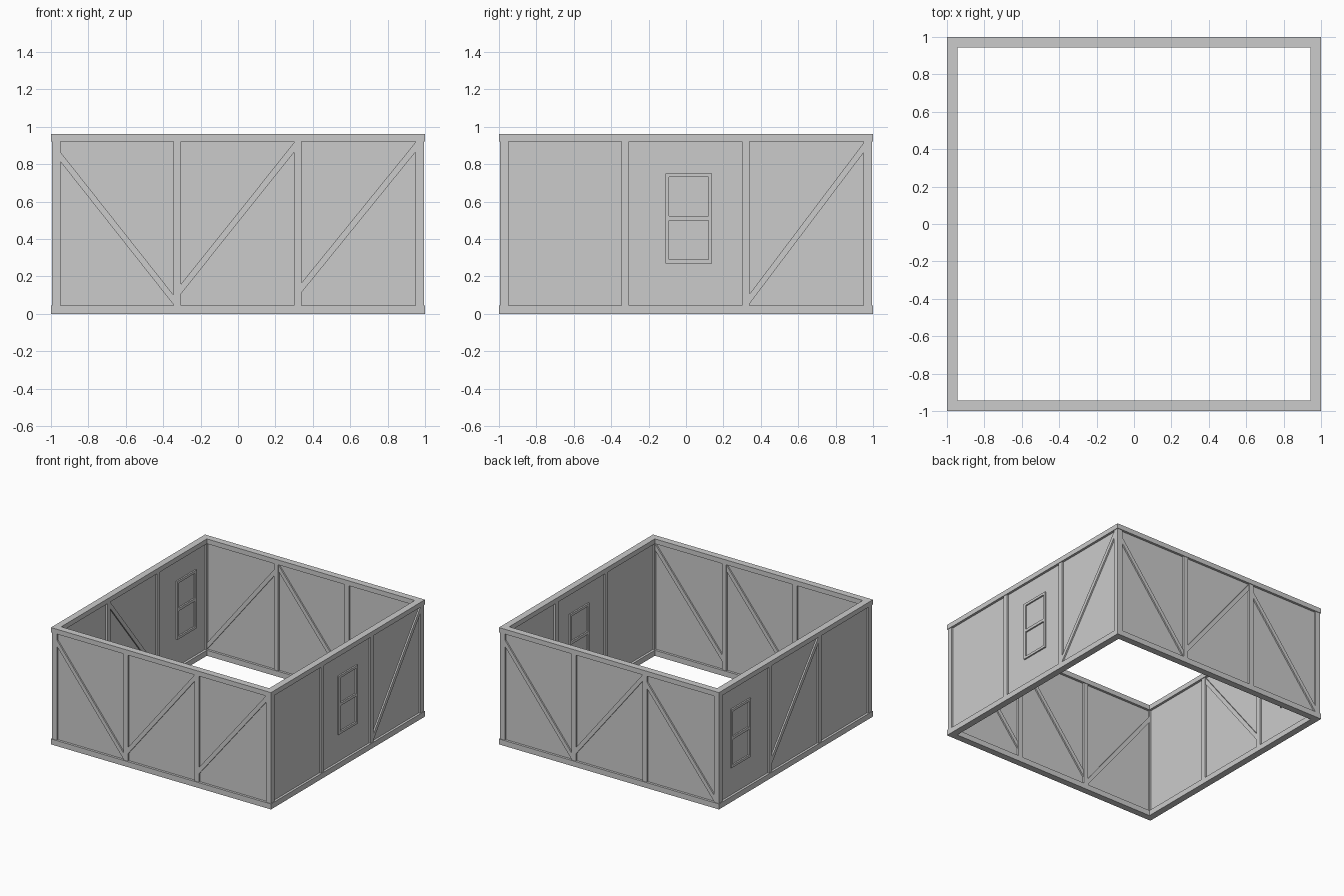
import bpy, bmesh, math
from mathutils import Matrix, Vector

if "Cube" in bpy.data.objects:
    bpy.data.objects.remove(bpy.data.objects["Cube"])

CENTRE = 0.9725          # distance of each wall's mid plane from the middle
BOTTOM, TOP = 0.045, 0.92


def prism(name, outlines, half, angle):
    """Extrude (along, up) outlines through the wall, then turn to its side."""
    bm = bmesh.new()
    for pts in outlines:
        face = bm.faces.new([bm.verts.new((u, -CENTRE - half, z)) for u, z in pts])
        ext = bmesh.ops.extrude_face_region(bm, geom=[face])
        moved = [g for g in ext["geom"] if isinstance(g, bmesh.types.BMVert)]
        bmesh.ops.translate(bm, verts=moved, vec=Vector((0, 2 * half, 0)))
    finish(name, bm, angle)


def finish(name, bm, angle=0):
    bmesh.ops.transform(bm, matrix=Matrix.Rotation(math.radians(angle), 4, 'Z'),
                        verts=bm.verts)
    bmesh.ops.recalc_face_normals(bm, faces=bm.faces)
    me = bpy.data.meshes.new(name)
    bm.to_mesh(me)
    bm.free()
    bpy.context.collection.objects.link(bpy.data.objects.new(name, me))


def rect(u0, u1, z0, z1):
    return [(u0, z0), (u1, z0), (u1, z1), (u0, z1)]


def ring(name, z0, z1, outer=1.0, inner=0.945):
    """Square beam running round all four walls."""
    bm = bmesh.new()
    corners = [(-1, -1), (1, -1), (1, 1), (-1, 1)]
    loops = [[bm.verts.new((x * r, y * r, z)) for x, y in corners]
             for r, z in ((outer, z0), (outer, z1), (inner, z1), (inner, z0))]
    for k in range(4):
        a, b = loops[k], loops[(k + 1) % 4]
        for i in range(4):
            j = (i + 1) % 4
            bm.faces.new((a[i], a[j], b[j], b[i]))
    finish(name, bm)


def window(name, u, angle):
    u0, u1, z0, z1, w = u - 0.125, u + 0.125, 0.27, 0.75, 0.02
    prism(name, [rect(u0, u0 + w, z0, z1), rect(u1 - w, u1, z0, z1),
                 rect(u0 + w, u1 - w, z0, z0 + w),
                 rect(u0 + w, u1 - w, z1 - w, z1),
                 rect(u0 + w, u1 - w, 0.50, 0.523)], 0.02, angle)


# sill and top beams
ring("bottom_beam", 0, BOTTOM)
ring("top_beam", TOP, 0.96)

# corner posts
for i in range(4):
    bm = bmesh.new()
    bmesh.ops.create_cube(bm, size=1, matrix=Matrix.Translation(
        (-CENTRE, -CENTRE, (BOTTOM + TOP) / 2)) @ Matrix.Diagonal((0.045, 0.045, TOP - BOTTOM, 1)))
    finish(f"corner_post_{i + 1}", bm, 90 * i)

# per wall: turn, braces as centre lines (u, z, u, z), window position
falling = (-0.95, 0.84, -0.345, 0.075)
rising = (-0.305, 0.132, 0.30, 0.89)
walls = {
    "front": (0, [falling, rising, (0.34, 0.14, 0.95, 0.892)], None),
    "right": (90, [(0.34, 0.08, 0.95, 0.888)], 0.015),
    "back": (180, [falling, rising, (0.34, 0.84, 0.95, 0.075)], None),
    "left": (270, [rising], -0.70),
}
for side, (angle, braces, win) in walls.items():
    # thin infill panel
    prism(f"{side}_panel", [rect(-0.96, 0.96, BOTTOM, TOP)], 0.008, angle)
    # intermediate posts
    for n, u in enumerate((-0.325, 0.32)):
        prism(f"{side}_post_{n + 1}", [rect(u - 0.02, u + 0.02, BOTTOM, TOP)], 0.0225, angle)
    # diagonal braces
    for n, (u0, z0, u1, z1) in enumerate(braces):
        h = 0.026
        prism(f"{side}_brace_{n + 1}",
              [[(u0, z0 - h), (u1, z1 - h), (u1, z1 + h), (u0, z0 + h)]], 0.02, angle)
    if win is not None:
        window(f"{side}_window_frame", win, angle)
